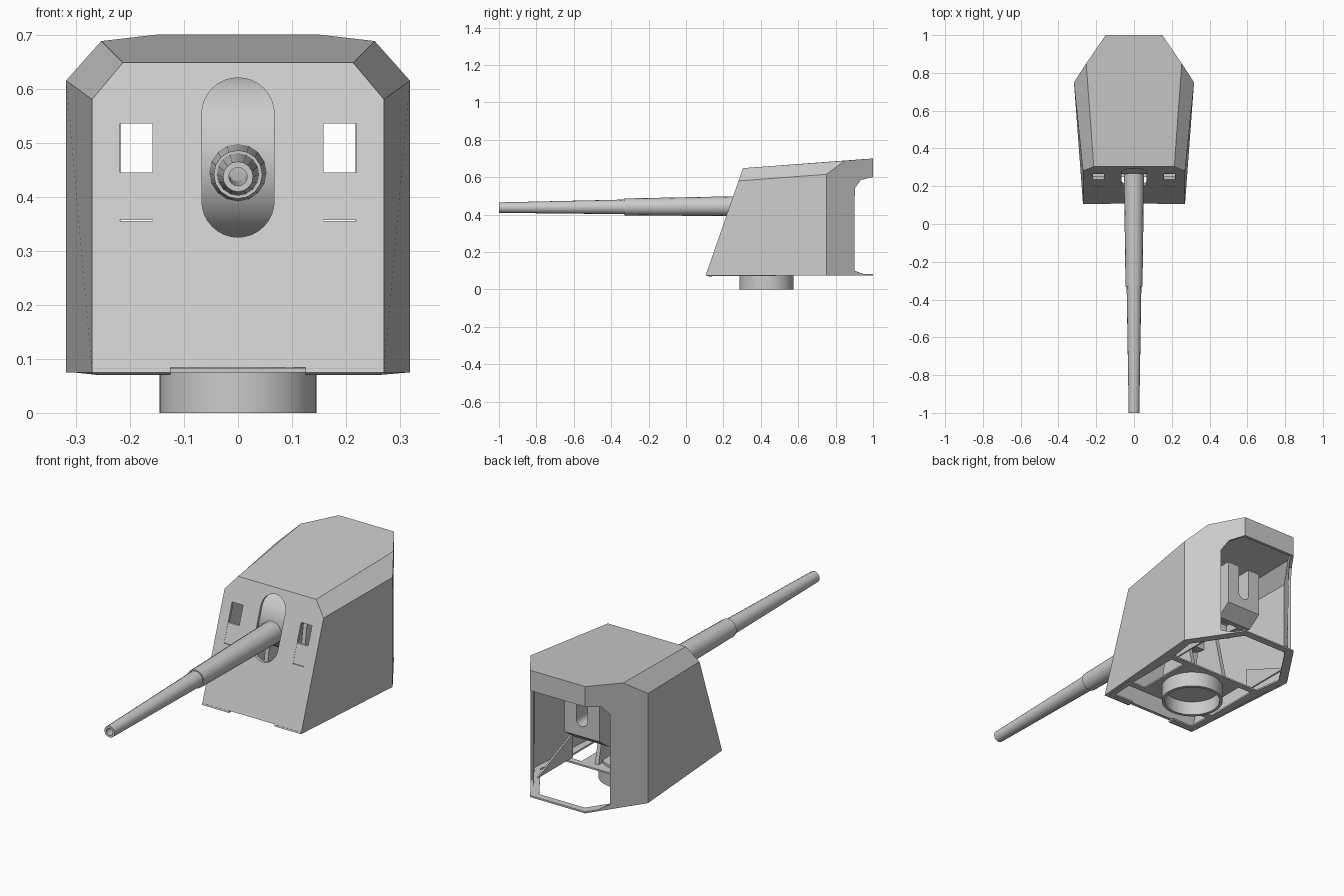
import bpy, bmesh, math
from mathutils import Vector

if "Cube" in bpy.data.objects:
    bpy.data.objects.remove(bpy.data.objects["Cube"])

grey = bpy.data.materials.new("painted_steel_grey")
grey.diffuse_color = (0.6, 0.6, 0.6, 1)
grey.use_nodes = True
grey.node_tree.nodes["Principled BSDF"].inputs["Base Color"].default_value = grey.diffuse_color


def finish(name, bm, smooth=False):
    bmesh.ops.recalc_face_normals(bm, faces=bm.faces)
    me = bpy.data.meshes.new(name)
    bm.to_mesh(me)
    bm.free()
    me.materials.append(grey)
    ob = bpy.data.objects.new(name, me)
    bpy.context.collection.objects.link(ob)
    if smooth:
        bpy.ops.object.select_all(action='DESELECT')
        ob.select_set(True)
        bpy.context.view_layer.objects.active = ob
        bpy.ops.object.shade_smooth_by_angle(angle=math.radians(35))
    return ob


def prism(name, pts, axis, a, b, smooth=False):
    """Extrude a 2D outline along an axis from a to b."""
    place = {'x': lambda p, t: (t, p[0], p[1]),
             'y': lambda p, t: (p[0], t, p[1]),
             'z': lambda p, t: (p[0], p[1], t)}[axis]
    bm = bmesh.new()
    lo = [bm.verts.new(place(p, a)) for p in pts]
    hi = [bm.verts.new(place(p, b)) for p in pts]
    bm.faces.new(lo)
    bm.faces.new(hi[::-1])
    n = len(pts)
    for i in range(n):
        bm.faces.new((lo[i], lo[(i + 1) % n], hi[(i + 1) % n], hi[i]))
    return finish(name, bm, smooth)


def box(name, x0, x1, y0, y1, z0, z1):
    return prism(name, [(x0, y0), (x1, y0), (x1, y1), (x0, y1)], 'z', z0, z1)


def lathe(name, profile, origin, direction, sides):
    """Spin a closed (radius, distance) profile around a line."""
    d = Vector(direction).normalized()
    u = d.orthogonal().normalized()
    v = d.cross(u)
    bm = bmesh.new()
    rings = []
    for r, t in profile:
        rings.append([bm.verts.new(Vector(origin) + d * t + r * (
            u * math.cos(2 * math.pi * i / sides) + v * math.sin(2 * math.pi * i / sides)))
            for i in range(sides)])
    for j in range(len(rings)):
        p, q = rings[j], rings[(j + 1) % len(rings)]
        for i in range(sides):
            k = (i + 1) % sides
            bm.faces.new((p[i], p[k], q[k], q[i]))
    return finish(name, bm, True)


def cut(ob, cutter):
    m = ob.modifiers.new("cut", 'BOOLEAN')
    m.operation = 'DIFFERENCE'
    m.solver = 'EXACT'
    m.object = cutter
    cutter.hide_render = True
    cutter.hide_viewport = True
    cutter.display_type = 'WIRE'


def mirrored(pts):
    return pts + [(-x, y) for x, y in reversed(pts)]


def capsule(r, z0, z1, n=16):
    top = [(r * math.cos(math.pi * i / n), z1 - r + r * math.sin(math.pi * i / n)) for i in range(n + 1)]
    low = [(-r * math.cos(math.pi * i / n), z0 + r - r * math.sin(math.pi * i / n)) for i in range(n + 1)]
    return top + low


def front_y(z):
    return 0.105 + (z - 0.075) * 0.348


# Armoured housing: faceted shell, open below
half = [(0.27, front_y(0.075), 0.075), (0.318, 0.75, 0.075), (0.15, 1, 0.075),
        (0.27, front_y(0.58), 0.58), (0.318, 0.75, 0.615),
        (0.213, front_y(0.648), 0.648), (0.253, 0.85, 0.688), (0.15, 1, 0.70)]
bm = bmesh.new()
R = [bm.verts.new(p) for p in half]
L = [bm.verts.new((-x, y, z)) for x, y, z in half]
for S in (R, L):
    for idx in ((0, 1, 4, 3), (3, 4, 6, 5), (1, 2, 7, 6, 4)):
        bm.faces.new([S[i] for i in idx])
bm.faces.new((R[0], R[3], R[5], L[5], L[3], L[0]))
bm.faces.new((R[5], R[6], R[7], L[7], L[6], L[5]))
bm.faces.new((R[2], R[7], L[7], L[2]))
shell = finish("armour_housing", bm)
sol = shell.modifiers.new("thickness", 'SOLIDIFY')
sol.thickness = 0.014
sol.offset = -1
sol.use_even_offset = True

# Rear doorway, gun slot, sight windows and front foot notch
cut(shell, prism("doorway_cutter", mirrored([(0.183, 0.082), (0.217, 0.1), (0.217, 0.54), (0.195, 0.585), (0.15, 0.60)]),
                 'y', 0.84, 1.1))
cut(shell, prism("gun_slot_cutter", capsule(0.067, 0.325, 0.62), 'y', 0.05, 0.4))
notch = box("foot_notch_cutter", -0.125, 0.125, 0.05, 0.16, 0.06, 0.084)
cut(shell, notch)
for s, side in ((1, "right"), (-1, "left")):
    a, b = sorted((s * 0.158, s * 0.218))
    cut(shell, box(side + "_window_cutter", a, b, 0.1, 0.4, 0.355, 0.535))
    # Lowered shutter filling the bottom half of the window
    prism(side + "_window_shutter", [(front_y(0.357) + .001, 0.357), (front_y(0.445) + .001, 0.445),
                                     (front_y(0.445) + 0.012, 0.445), (front_y(0.357) + 0.012, 0.357)], 'x', a, b)

# Floor frame with large openings
outer = mirrored([(0.268, 0.107), (0.316, 0.75), (0.149, 0.999)])
inner_rear = mirrored([(0.255, 0.60), (0.275, 0.74), (0.125, 0.965)])
floor = prism("floor_frame", outer, 'z', 0.075, 0.083)
cut(floor, prism("rear_floor_cutter", inner_rear, 'z', 0.05, 0.12))
cut(floor, prism("front_floor_cutter", mirrored([(0.235, 0.14), (0.24, 0.25)]), 'z', 0.05, 0.12))
for s, side in ((1, "right"), (-1, "left")):
    a, b = sorted((s * 0.17, s * 0.245))
    cut(floor, box(side + "_floor_cutter", a, b, 0.28, 0.57, 0.05, 0.12))
cut(floor, notch)
lathe_hole = prism("floor_hole_cutter", [(0.12 * math.cos(math.pi * i / 16), 0.43 + 0.12 * math.sin(math.pi * i / 16))
                                         for i in range(32)], 'z', 0.05, 0.12)
cut(floor, lathe_hole)

# Mounting ring and turntable disc
lathe("mounting_ring", [(0.145, 0), (0.145, 0.075), (0.13, 0.075), (0.13, 0)], (0, 0.43, 0), (0, 0, 1), 40)
lathe("turntable_disc", [(0.13, 0.07), (0.13, 0.095), (0.001, 0.095), (0.001, 0.07)], (0, 0.43, 0), (0, 0, 1), 32)

# Carriage cheeks carrying the trunnions, and floor gussets
for s, side in ((1, "right"), (-1, "left")):
    a, b = sorted((s * 0.085, s * 0.105))
    arc = [(0.43 + 0.045 * math.cos(math.pi * i / 8), 0.45 + 0.045 * math.sin(math.pi * i / 8)) for i in range(9)]
    prism(side + "_carriage_cheek", [(0.33, 0.083), (0.56, 0.083)] + arc, 'x', a, b)
    a, b = sorted((s * 0.225, s * 0.233))
    prism(side + "_floor_gusset", [(0.56, 0.083), (0.84, 0.083), (0.56, 0.2)], 'x', a, b)

# Curved mantlet behind the slot
prism("mantlet", [(0.42 + 0.155 * math.cos(math.pi * (0.5 + i / 24)), 0.47 + 0.155 * math.sin(math.pi * (0.5 + i / 24)))
                  for i in range(25)], 'x', -0.08, 0.08, True)

# Barrel: stepped taper with a bored muzzle
lathe("gun_barrel", [(0.017, 0), (0.028, 0), (0.039, 0.67), (0.045, 0.67), (0.053, 1.25), (0.053, 1.66), (0.017, 1.66),
                     (0.017, 1.6)][:7], (0, -1, 0.437), (0, 1, 0.006), 16)

# Breech block with a loading notch and a hatch underneath
breech = prism("breech_block", [(0.58, 0.31), (0.74, 0.29), (0.81, 0.34), (0.81, 0.56), (0.58, 0.56)], 'x', -0.095, 0.095)
cut(breech, prism("loading_notch_cutter", capsule(0.03, 0.39, 0.7), 'y', 0.69, 0.9))
cut(breech, box("breech_hatch_cutter", -0.045, 0.045, 0.63, 0.71, 0.2, 0.34))
